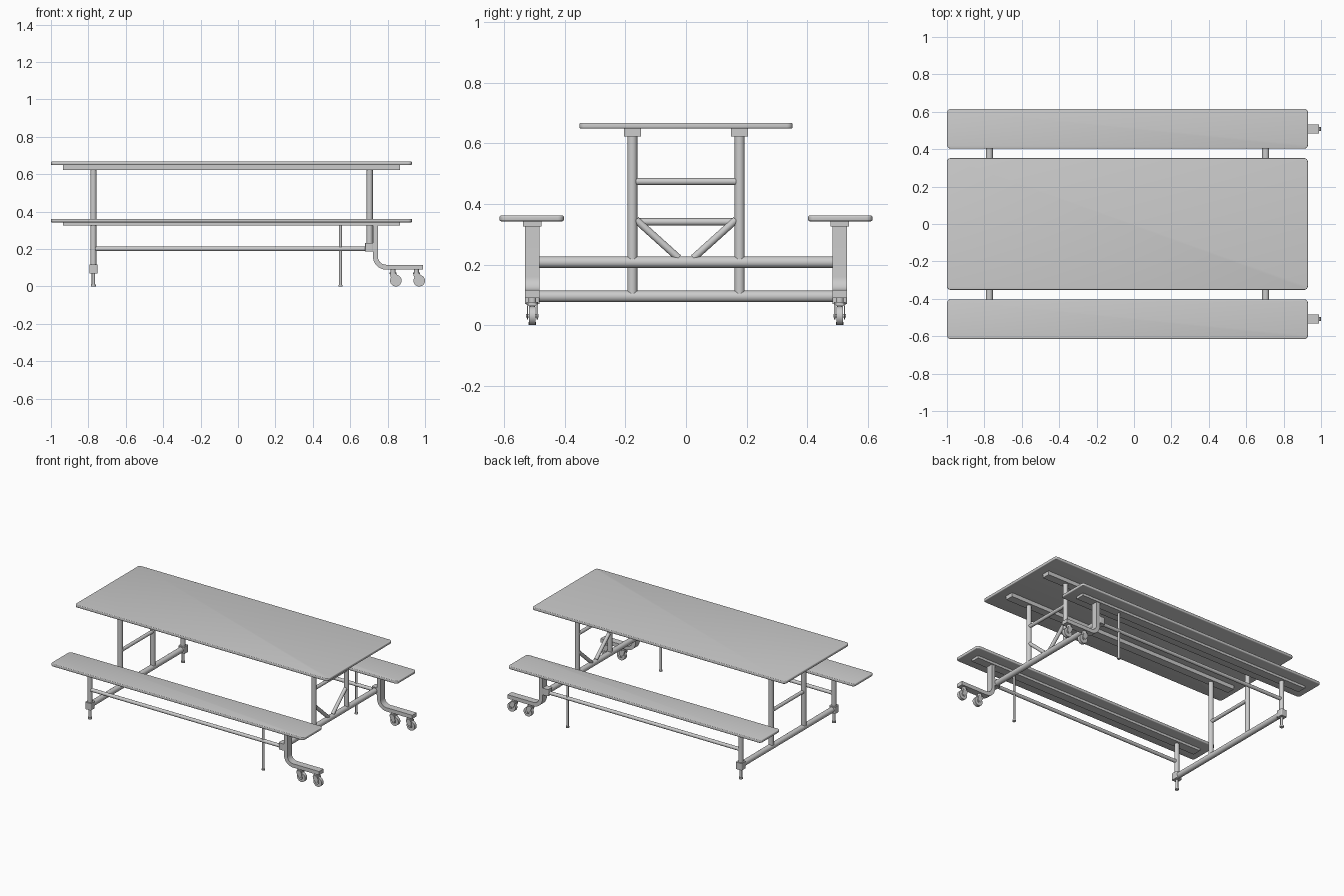
import bpy, bmesh, math
from mathutils import Vector

if "Cube" in bpy.data.objects:
    bpy.data.objects.remove(bpy.data.objects["Cube"])


def finish(name, bm, smooth=True):
    bmesh.ops.recalc_face_normals(bm, faces=bm.faces)
    me = bpy.data.meshes.new(name)
    bm.to_mesh(me)
    bm.free()
    ob = bpy.data.objects.new(name, me)
    bpy.context.collection.objects.link(ob)
    if smooth:
        bpy.context.view_layer.objects.active = ob
        ob.select_set(True)
        bpy.ops.object.shade_smooth_by_angle(angle=math.radians(35))
        ob.select_set(False)
    return ob


def tube(name, a, b, r, sides=24):
    a, b = Vector(a), Vector(b)
    d = b - a
    bm = bmesh.new()
    bmesh.ops.create_cone(bm, cap_ends=True, segments=sides, radius1=r, radius2=r, depth=d.length)
    bm.transform(d.to_track_quat('Z', 'Y').to_matrix().to_4x4())
    bmesh.ops.translate(bm, verts=bm.verts, vec=(a + b) / 2)
    return finish(name, bm)


def box(name, x, y, z, corner=0.0, edge=0.0):
    bm = bmesh.new()
    bmesh.ops.create_cube(bm, size=1)
    for v in bm.verts:
        v.co = [(p[0] + p[1]) / 2 + c * (p[1] - p[0]) for p, c in zip((x, y, z), v.co)]
    if corner:
        es = [e for e in bm.edges if abs(e.verts[0].co.z - e.verts[1].co.z) > 1e-4]
        bmesh.ops.bevel(bm, geom=es, offset=corner, segments=6, profile=0.5, affect='EDGES')
    if edge:
        es = [e for e in bm.edges if abs(e.verts[0].co.z - e.verts[1].co.z) < 1e-5
              and any(abs(f.normal.z) > 0.9 for f in e.link_faces)]
        bmesh.ops.bevel(bm, geom=es, offset=edge, segments=3, profile=0.5, affect='EDGES')
    return finish(name, bm)


def plate(name, pts, y0, y1):
    """Extrude an xz outline from y0 to y1."""
    bm = bmesh.new()
    f = bm.faces.new([bm.verts.new((x, y0, z)) for x, z in pts])
    ext = bmesh.ops.extrude_face_region(bm, geom=[f])['geom']
    bmesh.ops.translate(bm, verts=[g for g in ext if isinstance(g, bmesh.types.BMVert)],
                        vec=(0, y1 - y0, 0))
    return finish(name, bm)


def arc(cx, cz, r, a0, a1, n=10):
    return [(cx + r * math.cos(math.radians(a0 + (a1 - a0) * i / n)),
             cz + r * math.sin(math.radians(a0 + (a1 - a0) * i / n))) for i in range(n + 1)]


XL, XR = -0.773, 0.704      # end frame positions
YB, YT = 0.507, 0.177       # bench line, table leg line

# table top
box("table_top", (-1, 0.93), (-0.352, 0.352), (0.649, 0.668), 0.02, 0.005)

# end frames
tube("left_floor_bar", (XL, -0.49, 0.095), (XL, 0.49, 0.095), 0.019)
tube("right_cross_bar", (XR, -0.49, 0.208), (XR, 0.49, 0.208), 0.019)
tube("left_rung", (XL, -YT, 0.341), (XL, YT, 0.341), 0.012)
tube("right_rung", (XR, -YT, 0.474), (XR, YT, 0.474), 0.012)


def caster(tag, x, y):
    # stem, swivel housing, fork cheeks, wheel, axle
    wx, wz, r = x + 0.015, 0.031, 0.031
    tube("caster_stem" + tag, (x, y, 0.068), (x, y, 0.095), 0.013)
    tube("caster_swivel" + tag, (x, y, 0.066), (x, y, 0.076), 0.019)
    tube("caster_wheel" + tag, (wx, y - 0.011, wz), (wx, y + 0.011, wz), r, 28)
    tube("caster_axle" + tag, (wx, y - 0.021, wz), (wx, y + 0.021, wz), 0.006, 12)
    cheek = [(x - 0.017, 0.07), (x - 0.013, 0.05)] + arc(wx, wz, 0.012, 200, 380, 8) \
        + [(x + 0.019, 0.07)]
    for k, y0 in (("_a", y - 0.018), ("_b", y + 0.014)):
        plate("caster_fork" + tag + k, cheek, y0, y0 + 0.004)
    box("caster_fork_top" + tag, (x - 0.017, x + 0.019), (y - 0.018, y + 0.018), (0.064, 0.07))


for s, side in ((-1, "_front"), (1, "_back")):
    yt, yb = s * YT, s * YB
    # table rail and legs
    box("table_rail" + side, (-0.935, 0.865), (yt - 0.028, yt + 0.028), (0.622, 0.65))
    tube("left_table_leg" + side, (XL, yt, 0.098), (XL, yt, 0.63), 0.0165)
    tube("right_table_leg" + side, (XR, yt, 0.21), (XR, yt, 0.63), 0.0165)
    tube("right_brace" + side, (XR, s * 0.165, 0.348), (XR, s * 0.025, 0.222), 0.012)

    # bench seat and rail
    box("bench_seat" + side, (-1, 0.93), (s * 0.509 - 0.106, s * 0.509 + 0.106),
        (0.343, 0.362), 0.02, 0.005)
    box("bench_rail" + side, (-0.935, 0.865), (yb - 0.03, yb + 0.03), (0.326, 0.345))

    # left bench leg, clamp and adjustable foot
    tube("left_bench_leg" + side, (XL, yb, 0.1), (XL, yb, 0.33), 0.0155)
    box("left_clamp" + side, (-0.795, -0.751), (yb - 0.024, yb + 0.024), (0.07, 0.118), 0.006)
    tube("foot_stem" + side, (XL, yb, 0.004), (XL, yb, 0.08), 0.009)
    tube("foot_pad" + side, (XL, yb, 0), (XL, yb, 0.01), 0.013)

    # long stretcher, right clamp, thin middle leg
    tube("stretcher" + side, (XL, yb, 0.201), (XR, yb, 0.201), 0.012)
    box("right_clamp" + side, (0.68, 0.724), (yb - 0.024, yb + 0.024), (0.187, 0.233), 0.006)
    tube("middle_leg" + side, (0.548, yb, 0), (0.548, yb, 0.33), 0.008, 16)
    tube("middle_leg_pad" + side, (0.548, yb, 0), (0.548, yb, 0.008), 0.011, 16)

    # bent caster leg
    outline = [(0.722, 0.33)] + arc(0.792, 0.16, 0.07, 180, 270) + [(0.99, 0.09), (0.99, 0.116)] \
        + arc(0.792, 0.16, 0.044, 270, 180) + [(0.748, 0.33)]
    plate("caster_leg" + side, outline, yb - 0.024, yb + 0.024)
    caster("_inner" + side, 0.829, yb)
    caster("_outer" + side, 0.954, yb)
